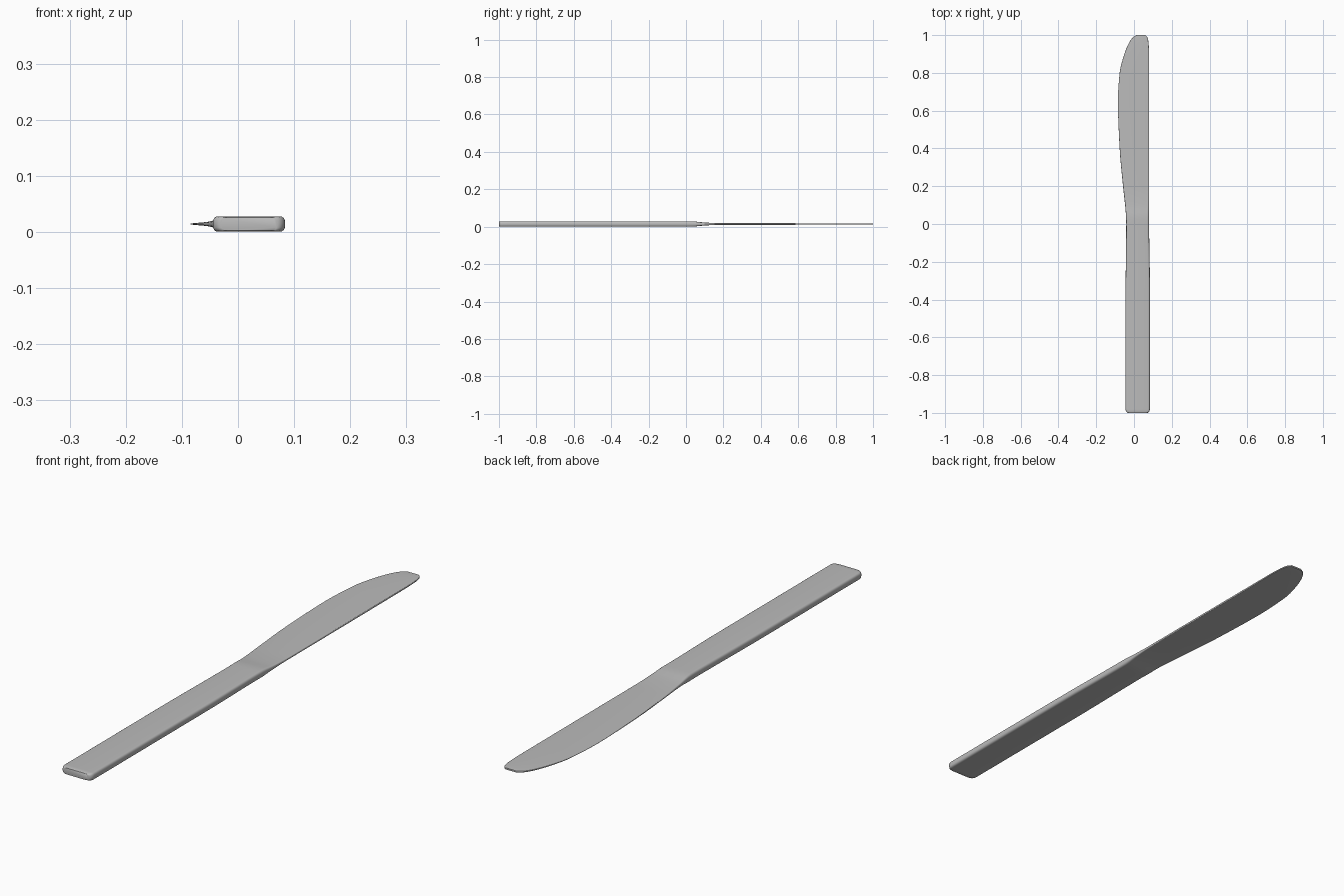
import bpy
import bmesh
import math

cube = bpy.data.objects.get("Cube")
if cube:
    bpy.data.objects.remove(cube, do_unlink=True)

MID_Z = 0.0145      # height of the knife's middle plane
ARC = 8             # segments around each long edge


def profile(points):
    """Smooth curve through (y, value) points that never overshoots them."""
    slopes = [(b[1] - a[1]) / (b[0] - a[0]) for a, b in zip(points, points[1:])]
    tangents = [slopes[0]]
    for a, b in zip(slopes, slopes[1:]):
        tangents.append(2 * a * b / (a + b) if a * b > 0 else 0)
    tangents.append(slopes[-1])

    def value(y):
        i = 0
        while i < len(points) - 2 and y > points[i + 1][0]:
            i += 1
        (y0, v0), (y1, v1) = points[i], points[i + 1]
        d = y1 - y0
        t = (y - y0) / d
        s = 1 - t
        return (v0 * (1 + 2 * t) * s * s + tangents[i] * d * t * s * s
                + v1 * t * t * (3 - 2 * t) - tangents[i + 1] * d * t * t * s)
    return value


# Plan outline: cutting edge on -x, spine on +x
left_x = profile([(-1, -0.045), (-0.4, -0.045), (0, -0.041), (0.05, -0.043),
                  (0.2, -0.058), (0.4, -0.076), (0.65, -0.085), (0.8, -0.076),
                  (0.9, -0.051), (0.96, -0.026), (0.99, -0.004), (1, 0.013)])
right_x = profile([(-1, 0.084), (-0.3, 0.084), (0, 0.08), (0.9, 0.08),
                   (0.96, 0.077), (0.99, 0.07), (1, 0.06)])

# Half thickness at either side, thinning from handle to blade
left_h = profile([(-1, 0.012), (-0.985, 0.0138), (0.03, 0.0138), (0.1, 0.007),
                  (0.19, 0.004), (0.4, 0.002), (0.7, 0.001), (1, 0.003)])
right_h = profile([(-1, 0.012), (-0.985, 0.0138), (0.03, 0.0138), (0.1, 0.008),
                   (0.19, 0.0042), (0.6, 0.004), (1, 0.003)])
rounding = profile([(-1, 0.012), (0.03, 0.012), (0.19, 0.004), (1, 0.003)])


def end_inset(y, radius=0.02):
    """Rounds the plan corners at the butt of the handle."""
    d = max(0, radius - (y + 1))
    return radius - math.sqrt(radius * radius - d * d)


def section(y):
    """Closed cross-section: rounded spine, flat faces, rounded edge."""
    r = rounding(y)
    inset = end_inset(y) * 0.75
    ring = []
    for side, edge, half in ((1, right_x(y) - inset, right_h(y)),
                             (-1, left_x(y) + inset, left_h(y))):
        for k in range(ARC + 1):
            a = math.pi * (k / ARC - 0.5)
            c = max(0, math.cos(a)) ** 0.7
            s = math.copysign(abs(math.sin(a)) ** 0.7, a)
            ring.append((edge - side * r * (1 - c), y, MID_Z + side * half * s))
    return ring


# Stations: close together at the butt, the neck and the tip
stations = [-1 + 0.02 * (1 - math.cos(math.pi / 2 * k / 6)) for k in range(7)]
stations += [-0.95 + 0.1 * k for k in range(10)]
stations += [0.02 * k for k in range(11)]
stations += [0.25 + 0.05 * k for k in range(11)]
stations += [1 - 0.22 * (1 - k / 14) ** 2 for k in range(15)]

# Loft the knife in one piece
bm = bmesh.new()
rings = [[bm.verts.new(p) for p in section(y)] for y in stations]
for a, b in zip(rings, rings[1:]):
    for i in range(len(a)):
        j = (i + 1) % len(a)
        bm.faces.new((a[i], a[j], b[j], b[i]))
bm.faces.new(rings[0])
bm.faces.new(rings[-1])
bmesh.ops.recalc_face_normals(bm, faces=bm.faces)
mesh = bpy.data.meshes.new("table_knife")
bm.to_mesh(mesh)
bm.free()
knife = bpy.data.objects.new("table_knife", mesh)
bpy.context.collection.objects.link(knife)

# Brushed steel grey
steel = bpy.data.materials.new("steel_grey")
steel.use_nodes = True
colour = (0.5, 0.5, 0.5, 1)
steel.diffuse_color = colour
steel.node_tree.nodes["Principled BSDF"].inputs["Base Color"].default_value = colour
mesh.materials.append(steel)

bpy.ops.object.select_all(action="DESELECT")
knife.select_set(True)
bpy.context.view_layer.objects.active = knife
bpy.ops.object.shade_smooth_by_angle(angle=math.radians(40))
